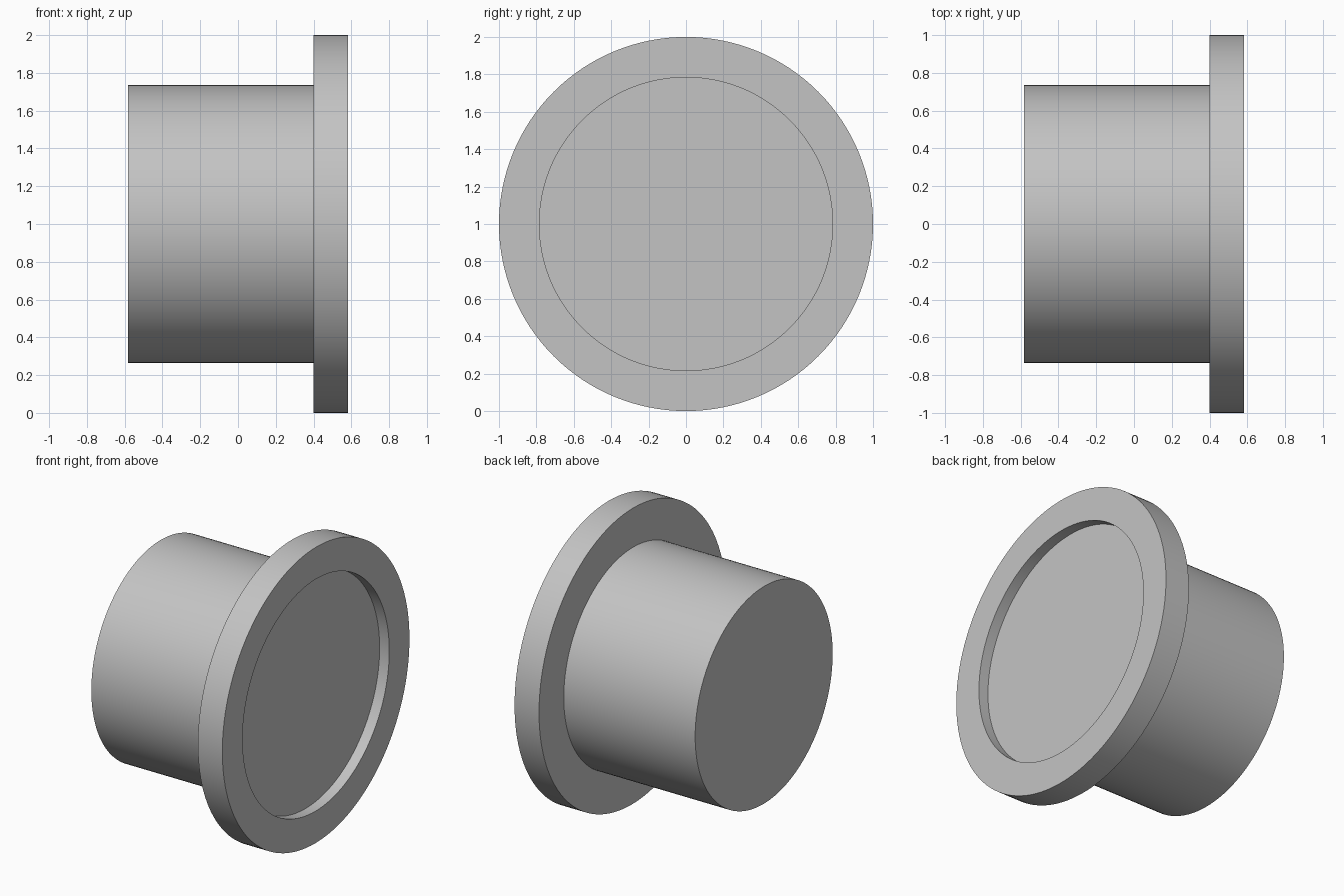
import bpy, bmesh
from math import radians
from mathutils import Matrix

if "Cube" in bpy.data.objects:
    bpy.data.objects.remove(bpy.data.objects["Cube"])

# Single plain grey
grey = bpy.data.materials.new("light grey")
grey.use_nodes = True
colour = (0.55, 0.55, 0.55, 1)
grey.diffuse_color = colour
grey.node_tree.nodes["Principled BSDF"].inputs["Base Color"].default_value = colour

# Half section as (x, radius): closed plug, wide flange, shallow recess
profile = [(-0.583, 0), (-0.583, 0.735), (0.4, 0.735), (0.4, 1),
           (0.583, 1), (0.583, 0.784), (0.511, 0.784), (0.511, 0)]
SEGMENTS = 128

# Turn the section around the x axis
bm = bmesh.new()
verts = [bm.verts.new((x, 0, r)) for x, r in profile]
edges = [bm.edges.new(pair) for pair in zip(verts, verts[1:])]
bmesh.ops.spin(bm, geom=verts + edges, cent=(0, 0, 0), axis=(1, 0, 0),
               angle=radians(360), steps=SEGMENTS, use_merge=True)
bmesh.ops.remove_doubles(bm, verts=bm.verts, dist=0.0001)
bmesh.ops.transform(bm, matrix=Matrix.Translation((0, 0, 1)), verts=bm.verts)
bmesh.ops.recalc_face_normals(bm, faces=bm.faces)

mesh = bpy.data.meshes.new("flanged_plug")
bm.to_mesh(mesh)
bm.free()
mesh.materials.append(grey)
plug = bpy.data.objects.new("flanged_plug", mesh)
bpy.context.collection.objects.link(plug)

# Smooth round walls with crisp rims
bpy.ops.object.select_all(action="DESELECT")
plug.select_set(True)
bpy.context.view_layer.objects.active = plug
bpy.ops.object.shade_smooth_by_angle(angle=radians(30))
